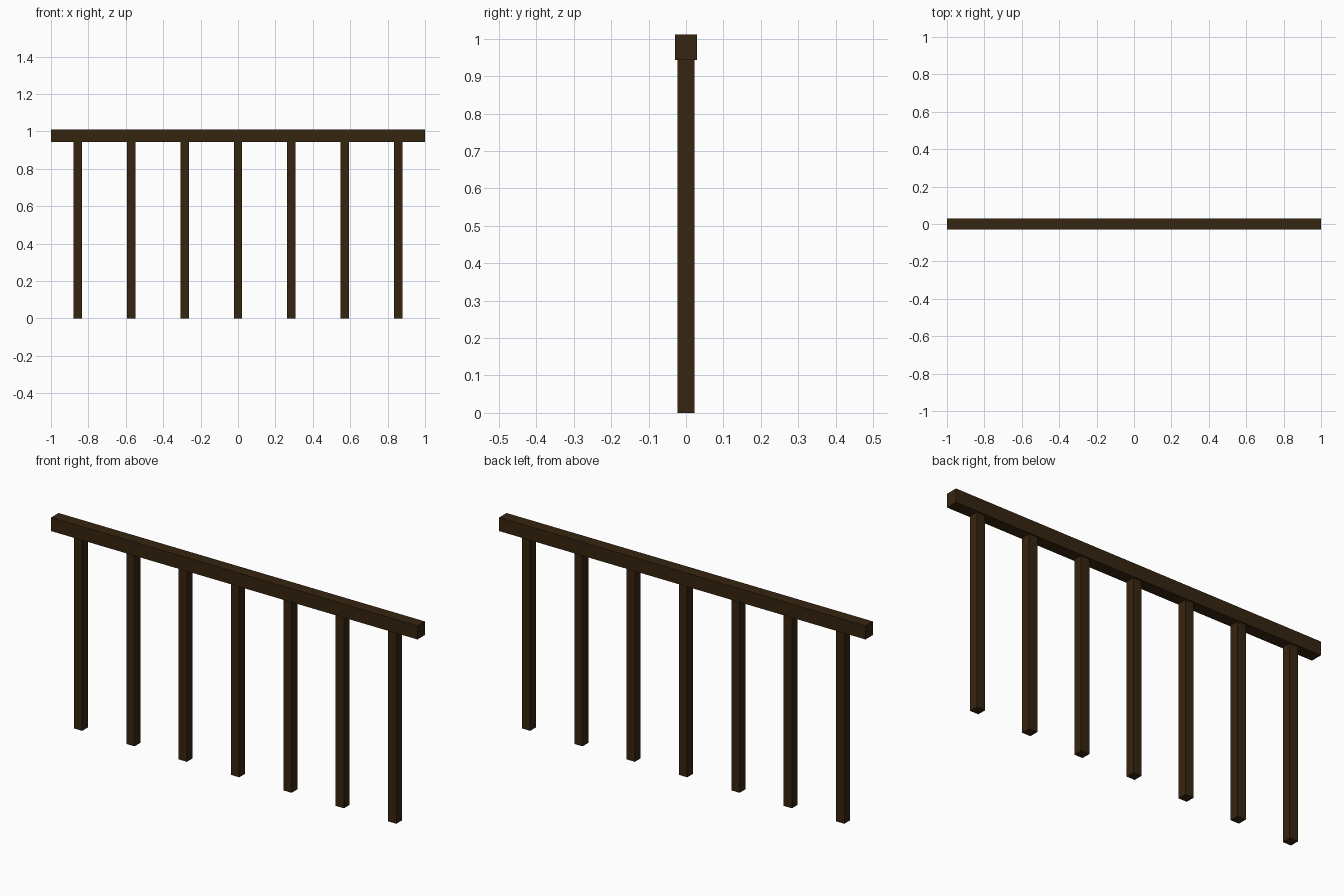
import bpy

if "Cube" in bpy.data.objects:
    bpy.data.objects.remove(bpy.data.objects["Cube"])

RAIL_Z0, RAIL_Z1 = 0.944, 1.011
RAIL_W = 0.058
POST_W = 0.045
COUNT = 7
SPACING = 2 / COUNT

wood = bpy.data.materials.new("dark_brown_wood")
wood.diffuse_color = (0.037, 0.018, 0.005, 1)
wood.use_nodes = True
wood.node_tree.nodes["Principled BSDF"].inputs["Base Color"].default_value = wood.diffuse_color


def box(name, x, z0, z1, sx, sy):
    """Axis-aligned box centred on y = 0, spanning z0 to z1."""
    bpy.ops.mesh.primitive_cube_add(size=1, location=(x, 0, (z0 + z1) / 2))
    ob = bpy.context.object
    ob.name = name
    ob.scale = (sx, sy, z1 - z0)
    bpy.ops.object.transform_apply(location=False, rotation=False, scale=True)
    ob.data.materials.append(wood)
    return ob


# Handrail
box("handrail", 0, RAIL_Z0, RAIL_Z1, 2, RAIL_W)

# Evenly spaced balusters
for i in range(COUNT):
    box(f"baluster_{i + 1}", (i - (COUNT - 1) / 2) * SPACING, 0, RAIL_Z0, POST_W, POST_W)
